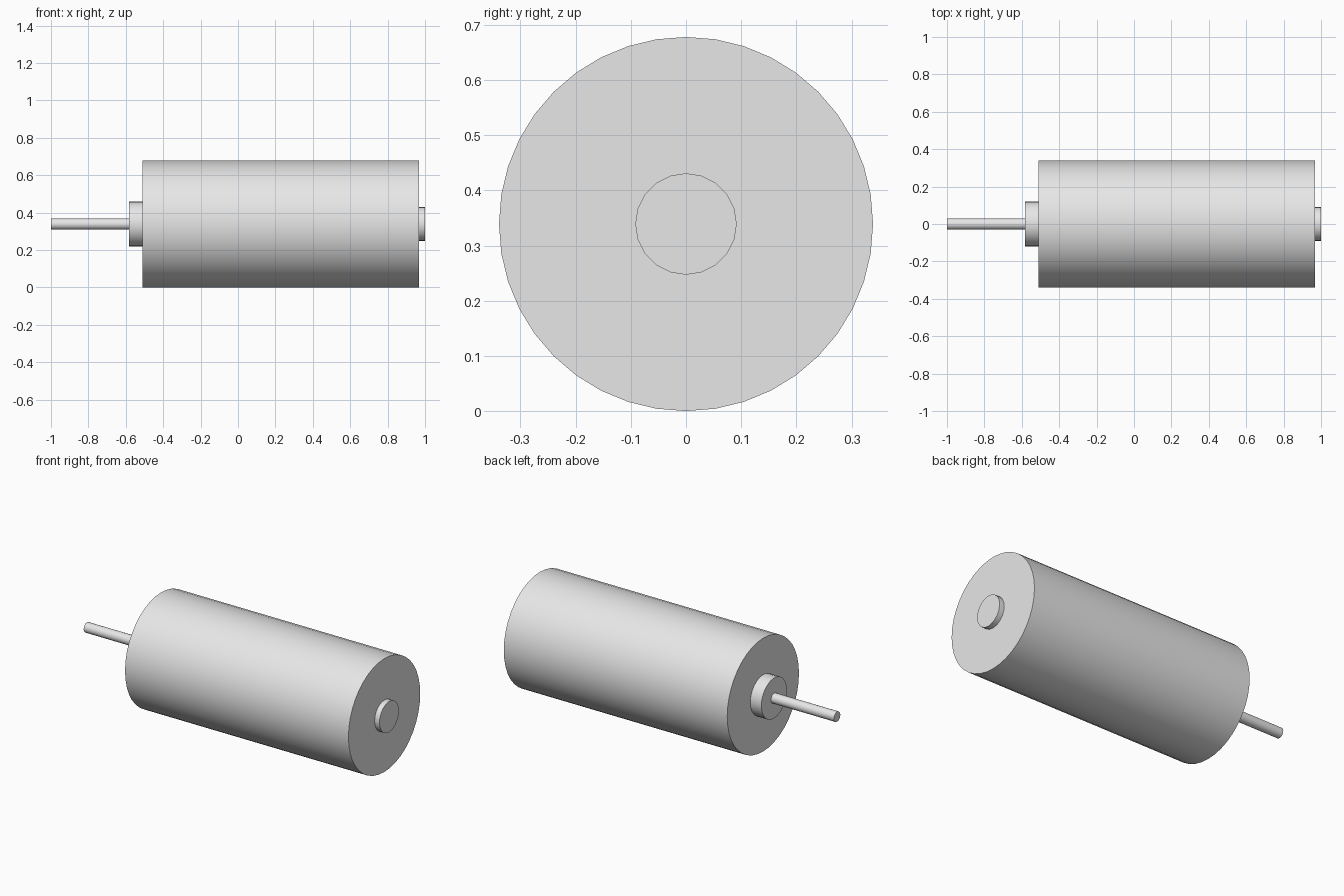
import bpy
import math

cube = bpy.data.objects.get("Cube")
if cube:
    bpy.data.objects.remove(cube, do_unlink=True)

RADIUS = 0.339  # the body rests on the ground, so its axis is one radius up

# Single light grey metal
GREY = (0.8, 0.8, 0.8, 1)
metal = bpy.data.materials.new("light grey metal")
metal.use_nodes = True
metal.diffuse_color = GREY
metal.node_tree.nodes["Principled BSDF"].inputs["Base Color"].default_value = GREY


def cylinder_along_x(name, x_start, x_end, radius, sides):
    """Smooth cylinder with crisp rims, lying on the shared axis."""
    bpy.ops.mesh.primitive_cylinder_add(
        vertices=sides, radius=radius, depth=x_end - x_start,
        location=((x_start + x_end) / 2, 0, RADIUS),
        rotation=(0, math.pi / 2, 0))
    obj = bpy.context.object
    obj.name = name
    obj.data.materials.append(metal)
    bpy.ops.object.transform_apply(location=False, rotation=True, scale=True)
    bpy.ops.object.shade_smooth_by_angle(angle=math.radians(35))
    return obj


# Main can
cylinder_along_x("motor_body", -0.51, 0.968, RADIUS, 40)
# Front bearing collar
cylinder_along_x("front_collar", -0.583, -0.51, 0.121, 24)
# Output shaft
cylinder_along_x("output_shaft", -1.0, -0.583, 0.03, 20)
# Rear bearing boss
cylinder_along_x("rear_boss", 0.968, 1.0, 0.092, 20)
